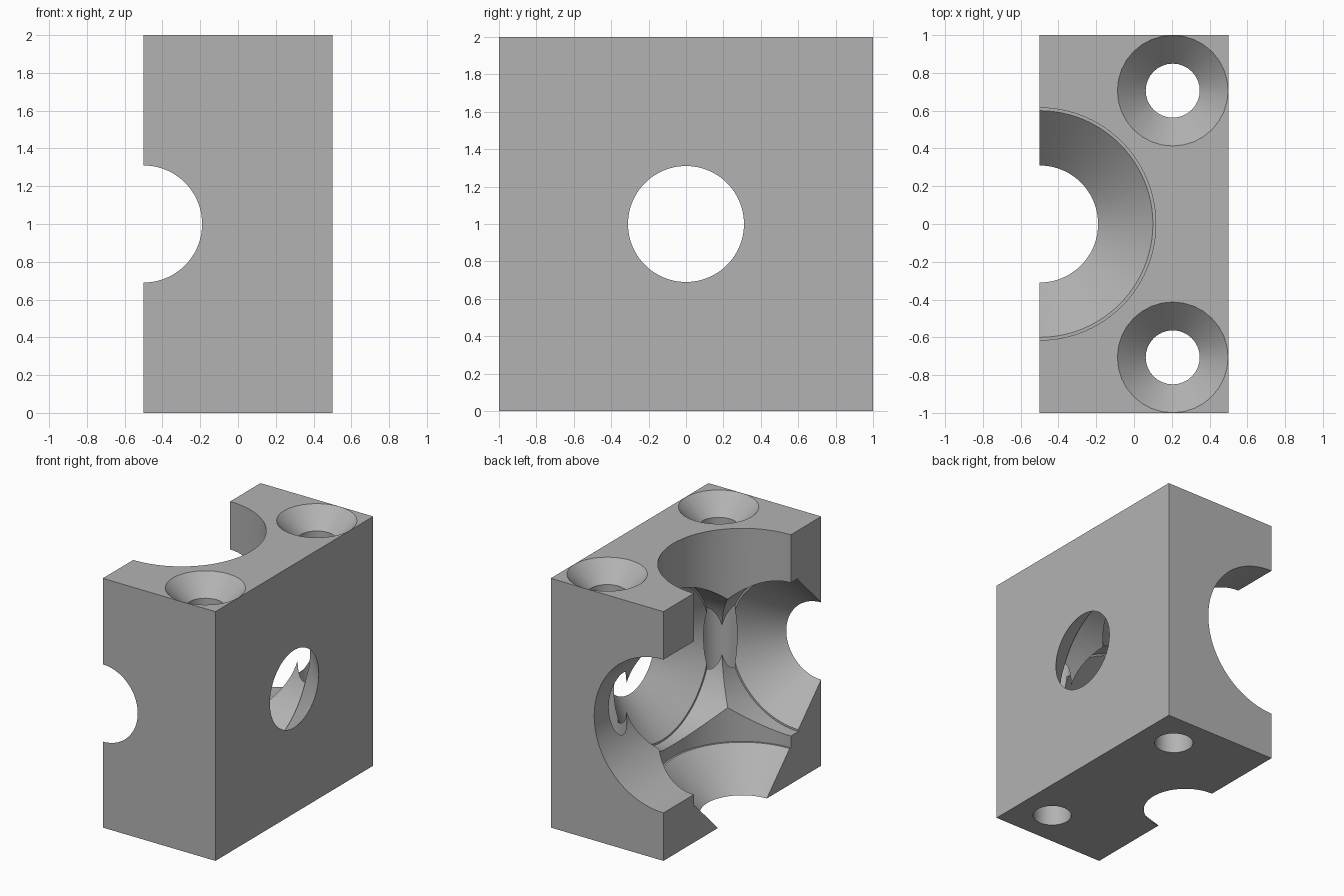
import bpy, bmesh, math
from mathutils import Matrix, Vector

if "Cube" in bpy.data.objects:
    bpy.data.objects.remove(bpy.data.objects["Cube"])

grey = bpy.data.materials.new("plain grey")
grey.diffuse_color = (0.45, 0.45, 0.45, 1)
grey.use_nodes = True
grey.node_tree.nodes["Principled BSDF"].inputs["Base Color"].default_value = grey.diffuse_color


def lathe(name, profile, steps, matrix):
    """Closed solid turned around local z from (radius, height) points."""
    bm = bmesh.new()
    verts = [bm.verts.new((r, 0, h)) for r, h in profile]
    edges = [bm.edges.new(pair) for pair in zip(verts, verts[1:])]
    bmesh.ops.spin(bm, geom=verts + edges, cent=(0, 0, 0), axis=(0, 0, 1),
                   angle=math.tau, steps=steps)
    bmesh.ops.remove_doubles(bm, verts=bm.verts, dist=1e-5)
    bmesh.ops.recalc_face_normals(bm, faces=bm.faces)
    bm.transform(matrix)
    mesh = bpy.data.meshes.new(name)
    bm.to_mesh(mesh)
    bm.free()
    mesh.materials.append(grey)
    obj = bpy.data.objects.new(name, mesh)
    bpy.context.collection.objects.link(obj)
    return obj


# Half cube block
bpy.ops.mesh.primitive_cube_add(size=1, location=(0, 0, 1))
block = bpy.context.object
block.name = "half_cube_block"
block.scale = (1, 2, 2)
bpy.ops.object.transform_apply(location=True, scale=True)
block.data.materials.append(grey)

# Wide bores with a conical narrow end, crossing at the cube centre
bore = [(0, -1.1), (0.31, -1.1), (0.31, -1), (0.6, -0.71), (0.615, -0.71),
        (0.615, 1.1), (0, 1.1)]
centre = Matrix.Translation((-0.5, 0, 1))
cutters = []
for name, direction in (("vertical_bore", (0, 0, 1)),
                        ("front_bore", (0, 1, 0)),
                        ("side_bore", (-1, 0, 0))):
    turn = Vector((0, 0, 1)).rotation_difference(Vector(direction))
    cutters.append(lathe(name, bore, 96, centre @ turn.to_matrix().to_4x4()))

# Countersunk screw holes
screw = [(0, -0.1), (0.143, -0.1), (0.143, 1.85), (0.293, 2), (0.293, 2.1),
         (0, 2.1)]
for side in (-1, 1):
    cutters.append(lathe("screw_hole", screw, 32,
                         Matrix.Translation((0.205, 0.706 * side, 0))))

# Cut the bores and holes out of the block
bpy.context.view_layer.objects.active = block
for cutter in cutters:
    mod = block.modifiers.new(cutter.name, 'BOOLEAN')
    mod.operation = 'DIFFERENCE'
    mod.solver = 'EXACT'
    mod.object = cutter
    bpy.ops.object.modifier_apply(modifier=mod.name)
for cutter in cutters:
    bpy.data.objects.remove(cutter)

bpy.ops.object.select_all(action='DESELECT')
block.select_set(True)
bpy.ops.object.shade_smooth_by_angle(angle=math.radians(30))
